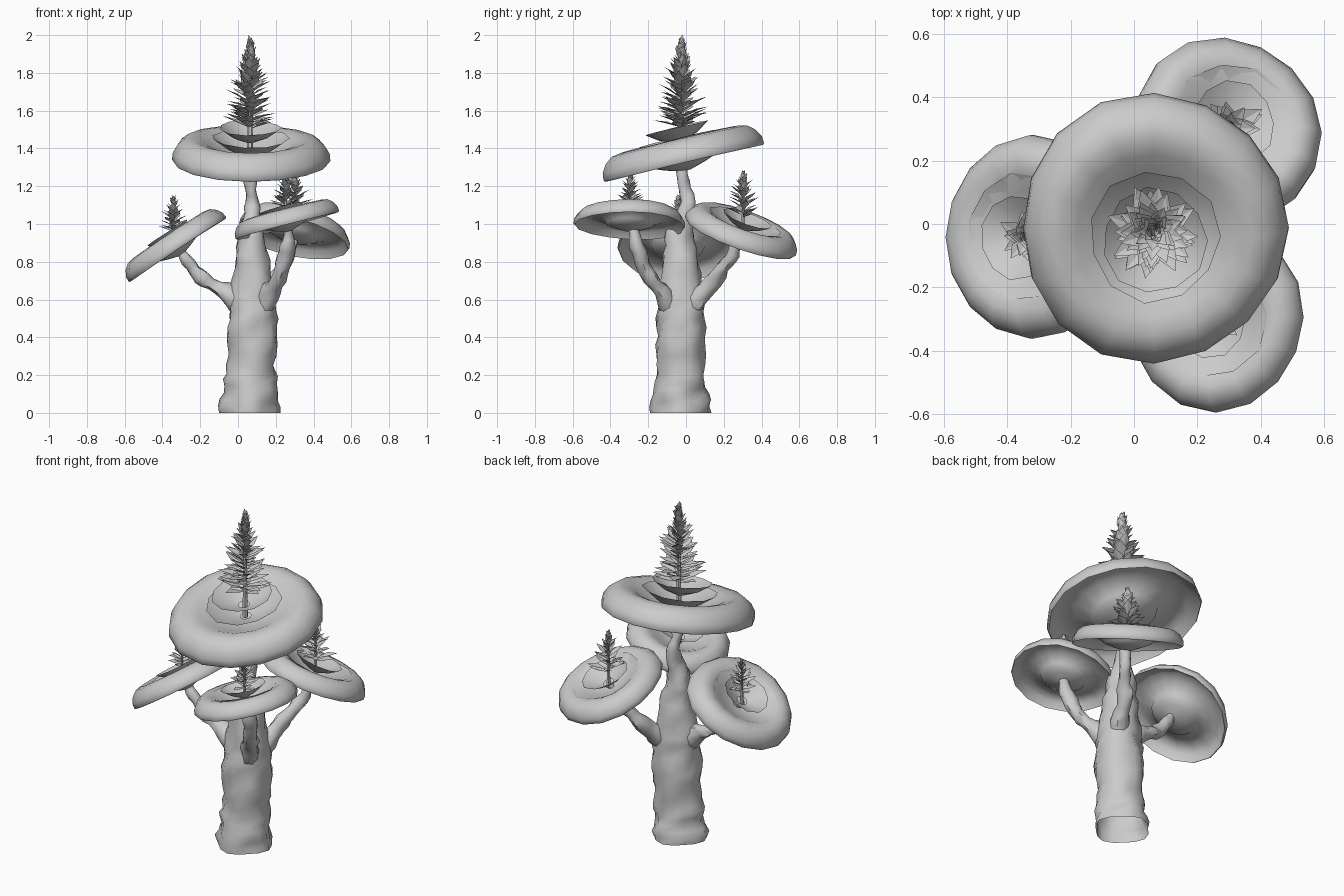
import bpy, bmesh, math, random
from mathutils import Vector, Matrix, noise

random.seed(4)
if "Cube" in bpy.data.objects:
    bpy.data.objects.remove(bpy.data.objects["Cube"], do_unlink=True)

grey = bpy.data.materials.new("plain_grey")
grey.use_nodes = True
grey.diffuse_color = (0.6, 0.6, 0.6, 1)
grey.node_tree.nodes["Principled BSDF"].inputs["Base Color"].default_value = (0.6, 0.6, 0.6, 1)


def finish(bm, name, smooth=True, fix=True):
    if fix:
        bmesh.ops.recalc_face_normals(bm, faces=bm.faces)
    mesh = bpy.data.meshes.new(name)
    bm.to_mesh(mesh)
    bm.free()
    mesh.materials.append(grey)
    obj = bpy.data.objects.new(name, mesh)
    bpy.context.collection.objects.link(obj)
    if smooth:
        bpy.ops.object.select_all(action="DESELECT")
        obj.select_set(True)
        bpy.context.view_layer.objects.active = obj
        bpy.ops.object.shade_smooth_by_angle(angle=math.radians(55))


def bridge(bm, rings):
    for a, b in zip(rings, rings[1:]):
        n = len(a)
        for i in range(n):
            bm.faces.new((a[i], a[(i + 1) % n], b[(i + 1) % n], b[i]))


def tube(name, path, sides, bump, steps=3, roots=0.0):
    """Knobbly tapered tube, open at the foot, along (x, y, z, radius) points."""
    pts = []
    for a, b in zip(path, path[1:]):
        pts += [Vector(a).lerp(Vector(b), k / steps) for k in range(steps)]
    pts.append(Vector(path[-1]))
    bm = bmesh.new()
    rings = []
    for i, p in enumerate(pts):
        lo, hi = pts[max(i - 1, 0)], pts[min(i + 1, len(pts) - 1)]
        turn = Vector((0, 0, 1)).rotation_difference((hi - lo).xyz) if i else Matrix.Identity(3)
        ring = []
        for k in range(sides):
            a = 2 * math.pi * k / sides
            out = turn @ Vector((math.cos(a), math.sin(a), 0))
            flare = 1 + roots * max(0, 1 - p.z / 0.35) * math.cos(4 * a)
            spot = p.xyz + out * p.w * flare
            lump = bump * noise.noise(spot * 14) if i else 0
            ring.append(bm.verts.new(spot + out * lump))
        rings.append(ring)
    bridge(bm, rings)
    bm.faces.new(rings[-1])
    finish(bm, name)


def lathe(name, profile, sides, frame, wobble, closed=True):
    """Profile of (radius, height) turned about the local axis, slightly oval and uneven."""
    bm = bmesh.new()
    phase = random.uniform(0, 6)
    rings = []
    for r, z in profile:
        ring = []
        for k in range(sides):
            a = 2 * math.pi * k / sides
            s = r * (1 - 0.02 * math.cos(2 * a) + wobble * math.sin(3 * a + phase))
            lift = wobble * r * 0.6 * math.sin(2 * a + phase)
            ring.append(bm.verts.new(frame @ Vector((s * math.cos(a), s * math.sin(a), z + lift))))
        rings.append(ring)
    bridge(bm, rings)
    if closed:
        bm.faces.new(rings[0])
        bm.faces.new(rings[-1])
    finish(bm, name, fix=closed)


def spire(name, base, height, reach, count):
    """Upright spiral of folded pointed leaves."""
    bm = bmesh.new()
    tip = reach * 0.36
    for i in range(count):
        t = i / (count - 1)
        a = i * 2.39996 + random.uniform(-0.5, 0.5)
        length = (tip + (reach - tip) * (1 - t) ** 0.85) * random.uniform(0.8, 1.08)
        rise = math.radians(18 + 60 * t ** 1.5 + random.uniform(-9, 9))
        out = Vector((math.cos(a), math.sin(a), 0))
        side = Vector((-math.sin(a), math.cos(a), 0))
        along = out * math.cos(rise) + Vector((0, 0, math.sin(rise)))
        up = along.cross(side)
        root = base + Vector((0, 0, height * 0.19 + (height * 0.81 - tip) * t))
        mid = root + along * length * 0.55
        w = length * 0.21 + 0.004
        v = [bm.verts.new(q) for q in (root, mid + side * w + up * w * 0.25, root + along * length,
                                       mid - side * w + up * w * 0.25, mid)]
        for f in ((0, 4, 1), (4, 2, 1), (0, 3, 4), (4, 3, 2)):
            bm.faces.new([v[j] for j in f])
    finish(bm, name, smooth=False, fix=False)
    top = base + Vector((0, 0, height - tip))
    tube(name + "_stalk", [(*(base - Vector((0, 0, 0.03))), reach * 0.1), (*top, reach * 0.03)], 6, 0, 1)


# Trunk, bending into the slim stem of the top cap
tube("trunk", [(0.062, -0.028, 0, 0.152), (0.065, -0.03, 0.1, 0.14), (0.073, -0.03, 0.2, 0.128),
               (0.077, -0.028, 0.36, 0.13), (0.08, -0.028, 0.5, 0.127), (0.08, -0.025, 0.62, 0.116),
               (0.075, -0.03, 0.8, 0.092), (0.07, -0.03, 0.92, 0.073), (0.07, -0.01, 1.02, 0.053),
               (0.07, 0.015, 1.12, 0.036), (0.07, -0.01, 1.22, 0.031), (0.065, -0.03, 1.34, 0.03)],
     16, 0.026, roots=0.07)

# Branches under the side caps, rooted inside the trunk
tube("right_branch", [(0.06, -0.03, 0.52, 0.06), (-0.04, -0.03, 0.62, 0.055), (-0.14, -0.03, 0.68, 0.04),
                      (-0.23, -0.035, 0.75, 0.034), (-0.28, -0.04, 0.83, 0.026), (-0.33, -0.04, 0.9, 0.024)],
     9, 0.026)
tube("back_branch", [(0.1, -0.02, 0.5, 0.05), (0.15, 0.06, 0.61, 0.05), (0.2, 0.15, 0.7, 0.042),
                     (0.25, 0.22, 0.79, 0.036), (0.28, 0.26, 0.87, 0.027), (0.3, 0.3, 0.96, 0.024)],
     9, 0.026)
tube("front_branch", [(0.1, -0.04, 0.5, 0.05), (0.16, -0.12, 0.62, 0.05), (0.21, -0.19, 0.71, 0.042),
                      (0.25, -0.24, 0.82, 0.036), (0.27, -0.27, 0.92, 0.027), (0.26, -0.3, 1.02, 0.024)],
     9, 0.026)

# Cap cross-section for a radius of one: stem flare, hollow underside, thin rim, dished top
CAP = [(0.06, -0.25), (0.25, -0.19), (0.43, -0.12), (0.44, -0.09), (0.62, -0.01), (0.78, 0.03),
       (0.9, -0.03), (0.985, -0.15), (1.0, -0.13), (0.99, -0.04), (0.93, 0.06), (0.84, 0.13),
       (0.73, 0.15), (0.6, 0.11), (0.45, 0.02), (0.25, -0.07), (0.05, -0.12)]


def mushroom(name, centre, lean, radius, lips, top, reach, leaves):
    centre = Vector(centre)
    turn = Vector((0, 0, 1)).rotation_difference(Vector(lean))
    frame = Matrix.Translation(centre) @ turn.to_matrix().to_4x4()
    lathe(name + "_cap", [(r * radius, z * radius) for r, z in CAP], 16, frame, 0.015)
    # Nested funnels inside the dish
    for i, (r, z) in enumerate(lips):
        foot = z - r * 0.45
        lathe(f"{name}_funnel_{i + 1}", [(0.03, foot), (r * 0.62, foot + (z - foot) * 0.4), (r, z)],
              11, frame, 0.03, closed=False)
    spire(name + "_leaves", centre, top - centre.z, reach, leaves)


mushroom("top", (0.064, -0.024, 1.388), (0.01, -0.235, 1), 0.428, [(0.21, 0.068), (0.168, 0.125)], 2.0, 0.165, 120)
mushroom("right", (-0.342, -0.042, 0.905), (-0.66, 0, 1), 0.316, [(0.2, 0.04), (0.132, 0.06)], 1.16, 0.1, 44)
mushroom("back", (0.302, 0.303, 0.975), (0.25, 0.36, 1), 0.306, [(0.2, 0.04), (0.135, 0.06)], 1.29, 0.12, 46)
mushroom("front", (0.25, -0.295, 1.032), (-0.27, 0.03, 1), 0.29, [(0.19, 0.04), (0.128, 0.06)], 1.28, 0.1, 44)
